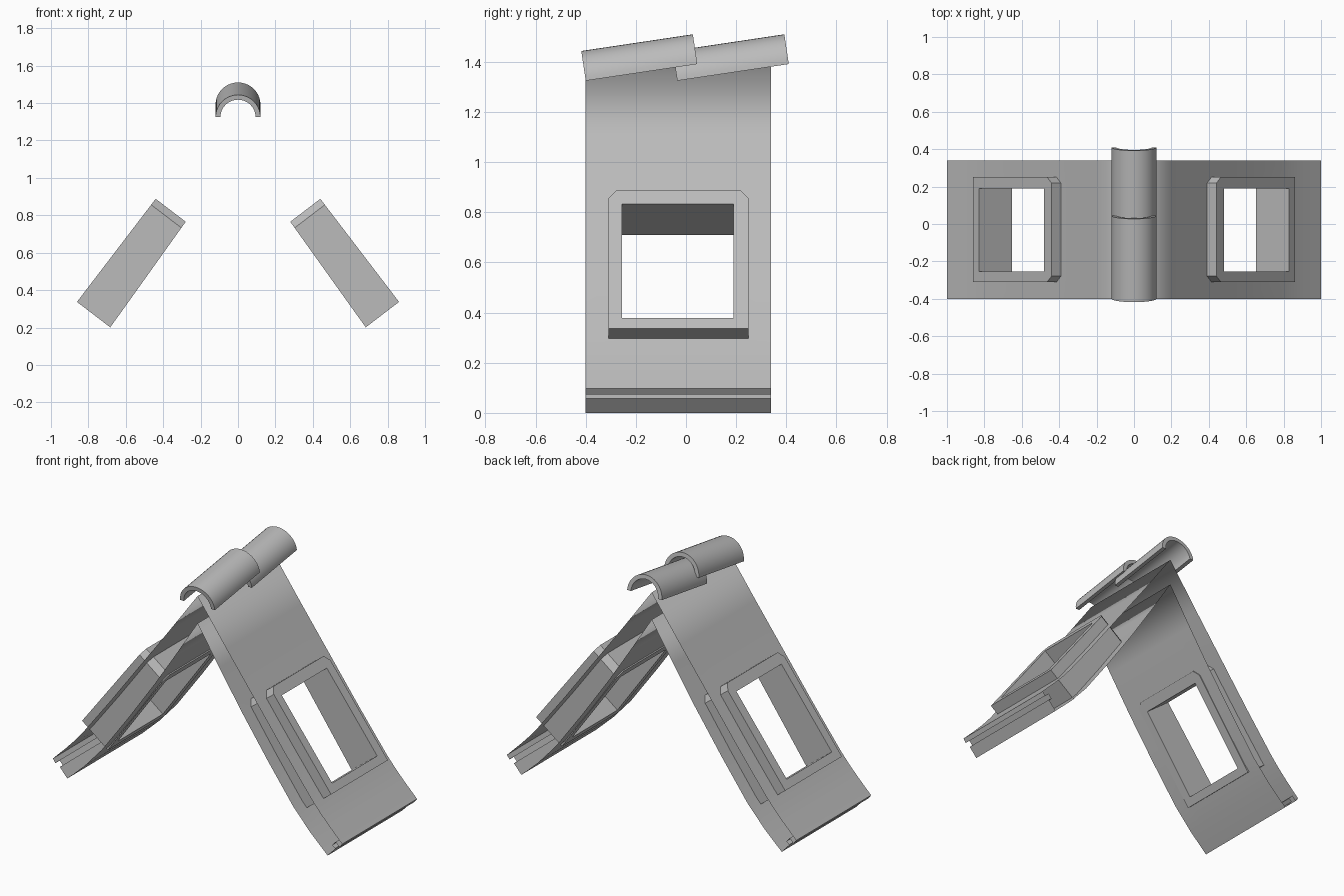
import bpy, bmesh, math
from mathutils import Vector

if "Cube" in bpy.data.objects:
    bpy.data.objects.remove(bpy.data.objects["Cube"])

grey = bpy.data.materials.new("plain_grey")
grey.use_nodes = True
COLOUR = (0.5, 0.5, 0.5, 1)
grey.diffuse_color = COLOUR
grey.node_tree.nodes["Principled BSDF"].inputs["Base Color"].default_value = COLOUR

Y_FRONT, Y_BACK = -0.4, 0.34


def finish(name, bm, mirror=True):
    """Turn a bmesh into a named object, mirrored across the ridge if asked."""
    mesh = bpy.data.meshes.new(name)
    bm.to_mesh(mesh)
    bm.free()
    mesh.materials.append(grey)
    ob = bpy.data.objects.new(name, mesh)
    bpy.context.collection.objects.link(ob)
    bpy.ops.object.select_all(action='DESELECT')
    ob.select_set(True)
    bpy.context.view_layer.objects.active = ob
    bpy.ops.object.shade_smooth_by_angle(angle=math.radians(25))
    if mirror:
        ob.modifiers.new("mirror", 'MIRROR')
    return ob


def sheet(name, profile, hole=None):
    """Sweep an (x, z) profile along y; hole = (first, last) profile index."""
    bm = bmesh.new()
    ys = [Y_FRONT, -0.28, 0.22, Y_BACK] if hole else [Y_FRONT, Y_BACK]
    rows = [[bm.verts.new((x, y, z)) for y in ys] for x, z in profile]
    for i in range(len(rows) - 1):
        for j in range(len(ys) - 1):
            if hole and j == 1 and hole[0] <= i < hole[1]:
                continue
            bm.faces.new((rows[i][j], rows[i + 1][j],
                          rows[i + 1][j + 1], rows[i][j + 1]))
    return finish(name, bm)


# Outer and inner roof skins, both open at the gable ends
sheet("outer_roof", [(0, 1.38), (0.2, 1.105), (0.41, 0.823), (0.6, 0.567), (0.79, 0.32),
                     (0.85, 0.25), (0.91, 0.187), (1.0, 0.098)], (2, 4))
sheet("inner_roof", [(0, 1.21), (0.15, 0.975), (0.3, 0.747), (0.48, 0.49), (0.66, 0.245),
                     (0.78, 0.112), (0.9, 0)], (2, 4))

# Stepped eave strip that joins the two skins
sheet("eave_strip", [(1.0, 0.098), (0.982, 0.074), (0.955, 0.1),
                     (0.93, 0.073), (0.952, 0.058), (0.9, 0)])


# Window frame: a chamfered ring running through both skins
def window_frame():
    top = Vector((0.44, 0, 0.888))
    along = Vector((0.421, 0, -0.551))
    length = along.length
    along.normalize()
    inward = Vector((along.z, 0, -along.x))
    y0, y1, cut = -0.31, 0.25, 0.04
    outer = [(y0, cut), (y0, length), (y1, length), (y1, cut),
             (y1 - cut * 0.8, 0), (y0 + cut * 0.8, 0)]
    a, b, t0, t1 = -0.255, 0.19, 0.068, length - 0.052
    mid = (a + b) / 2
    inner = [(a, t0), (a, t1), (b, t1), (b, t0), (mid + 0.19, t0), (mid - 0.19, t0)]
    bm = bmesh.new()

    def loop(points, deep):
        ring = []
        for y, t in points:
            depth = (0.202 + 0.022 * t / length) if deep else 0
            p = top + along * t + inward * depth
            ring.append(bm.verts.new((p.x, y, p.z)))
        return ring

    loops = [loop(outer, False), loop(inner, False), loop(inner, True), loop(outer, True)]
    n = len(outer)
    for k in range(4):
        p, q = loops[k], loops[(k + 1) % 4]
        for i in range(n):
            j = (i + 1) % n
            bm.faces.new((p[i], p[j], q[j], q[i]))
    bmesh.ops.recalc_face_normals(bm, faces=bm.faces)
    finish("window_frame", bm)


window_frame()


# Tilted half-round ridge tiles
def ridge_tile(name, y):
    bm = bmesh.new()
    steps, length, tilt = 20, 0.45, math.radians(8.5)
    rings = []
    for d in (0, length):
        for r in (0.12, 0.094):
            ring = []
            for i in range(steps + 1):
                a = math.pi * i / steps
                h = r * math.sin(a)
                ring.append(bm.verts.new((
                    r * math.cos(a),
                    y + d * math.cos(tilt) - h * math.sin(tilt),
                    1.325 + d * math.sin(tilt) + h * math.cos(tilt))))
            rings.append(ring)
    order = [rings[0], rings[2], rings[3], rings[1]]
    for k in range(4):
        p, q = order[k], order[(k + 1) % 4]
        for i in range(steps):
            bm.faces.new((p[i], p[i + 1], q[i + 1], q[i]))
    for end in (0, steps):
        bm.faces.new([ring[end] for ring in order])
    bmesh.ops.recalc_face_normals(bm, faces=bm.faces)
    finish(name, bm, mirror=False)


ridge_tile("front_ridge_tile", -0.4)
ridge_tile("back_ridge_tile", -0.035)
